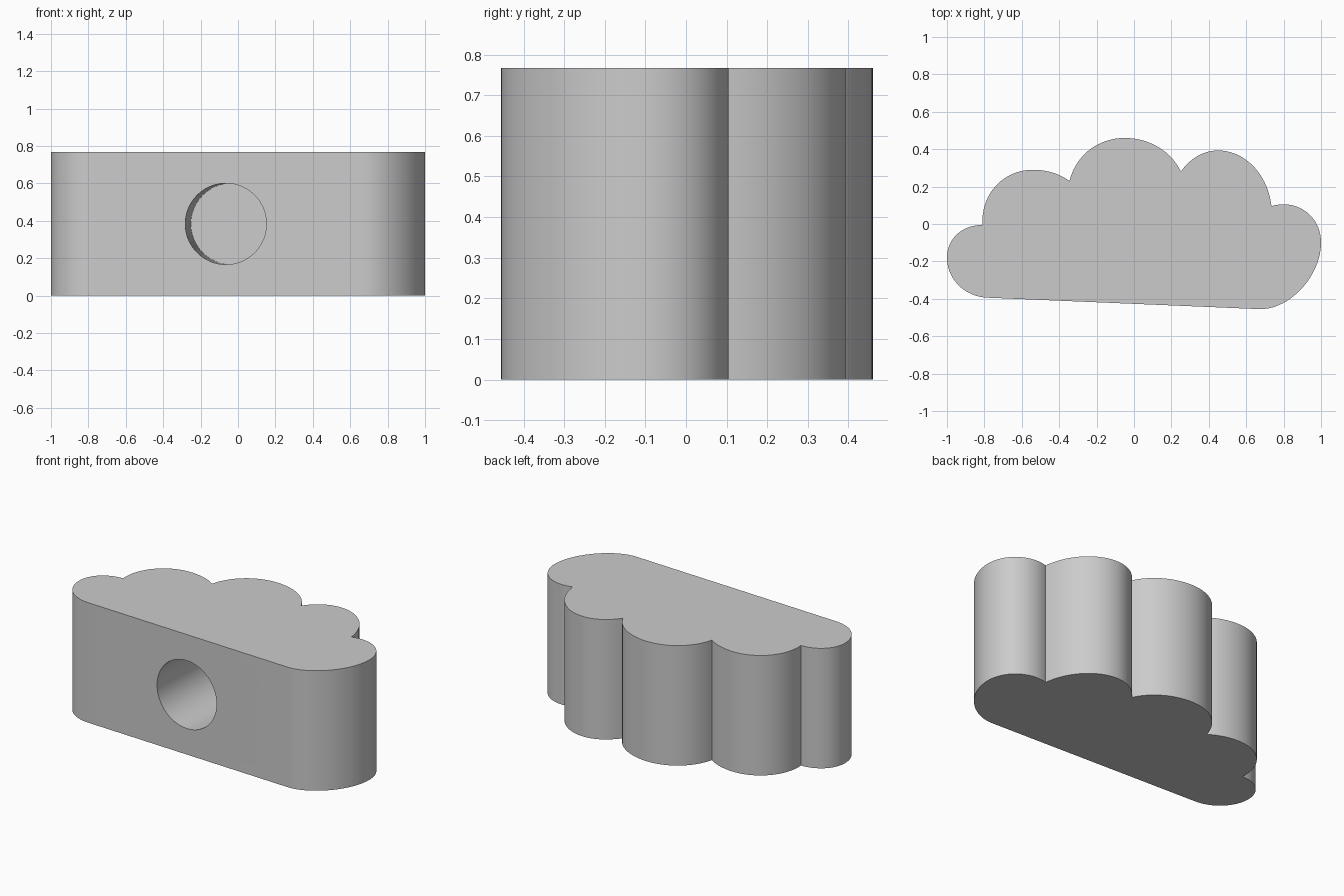
import bpy
import bmesh
import math
from mathutils import Matrix, Vector
from mathutils.geometry import interpolate_bezier

default_cube = bpy.data.objects.get("Cube")
if default_cube:
    bpy.data.objects.remove(default_cube, do_unlink=True)

HEIGHT = 0.767
STEPS = 20

# Cloud outline: start point, then (handle, handle, end) for each curve
START = (-0.78, -0.394)
CURVES = [
    ((-0.91, -0.39), (-1, -0.29), (-1, -0.18)),            # left puff
    ((-1, -0.08), (-0.92, -0.005), (-0.81, -0.005)),
    ((-0.82, 0.17), (-0.69, 0.29), (-0.54, 0.29)),         # back left puff
    ((-0.47, 0.29), (-0.4, 0.27), (-0.345, 0.23)),
    ((-0.31, 0.37), (-0.19, 0.46), (-0.05, 0.46)),         # tall middle puff
    ((0.08, 0.46), (0.2, 0.39), (0.25, 0.28)),
    ((0.3, 0.35), (0.37, 0.393), (0.45, 0.393)),           # back right puff
    ((0.59, 0.393), (0.715, 0.27), (0.735, 0.095)),
    ((0.755, 0.102), (0.78, 0.105), (0.8, 0.105)),         # right puff
    ((0.91, 0.105), (1, 0.02), (1, -0.1)),
    ((1, -0.28), (0.83, -0.46), (0.67, -0.455)),
]


def make_object(name, bm, material):
    bmesh.ops.recalc_face_normals(bm, faces=bm.faces)
    mesh = bpy.data.meshes.new(name)
    bm.to_mesh(mesh)
    bm.free()
    mesh.materials.append(material)
    obj = bpy.data.objects.new(name, mesh)
    bpy.context.collection.objects.link(obj)
    return obj


grey = bpy.data.materials.new("plain grey")
grey.use_nodes = True
colour = (0.6, 0.6, 0.6, 1)
grey.diffuse_color = colour
grey.node_tree.nodes["Principled BSDF"].inputs["Base Color"].default_value = colour

# Cloud body: sampled outline, extruded upward
outline = [Vector(START)]
for first, second, end in CURVES:
    outline += interpolate_bezier(outline[-1], Vector(first), Vector(second), Vector(end), STEPS)[1:]

bm = bmesh.new()
base = bm.faces.new([bm.verts.new((p[0], p[1], 0)) for p in outline])
extruded = bmesh.ops.extrude_face_region(bm, geom=[base], use_keep_orig=True)
top = [v for v in extruded["geom"] if isinstance(v, bmesh.types.BMVert)]
bmesh.ops.translate(bm, verts=top, vec=(0, 0, HEIGHT))
body = make_object("cloud_body", bm, grey)

# Blind round hole, square to the slightly slanted front wall
front = outline[-1] - outline[0]
inward = Vector((-front.y, front.x, 0)).normalized()
mouth = Vector((-0.065, -0.425, HEIGHT / 2))
depth, lead = 0.71, 0.2
centre = mouth + inward * (depth - lead) / 2
turn = Vector((0, 0, 1)).rotation_difference(inward).to_matrix().to_4x4()
bm = bmesh.new()
bmesh.ops.create_cone(bm, cap_ends=True, segments=96, radius1=0.217, radius2=0.217,
                      depth=depth + lead, matrix=Matrix.Translation(centre) @ turn)
cutter = make_object("hole_cutter", bm, grey)
cutter.hide_render = True

cut = body.modifiers.new("round_hole", "BOOLEAN")
cut.operation = "DIFFERENCE"
cut.solver = "EXACT"
cut.object = cutter

# Bake the cut, then smooth the curved walls only
bpy.ops.object.select_all(action="DESELECT")
bpy.context.view_layer.objects.active = body
body.select_set(True)
bpy.ops.object.modifier_apply(modifier=cut.name)
bpy.data.objects.remove(cutter, do_unlink=True)
bpy.ops.object.shade_smooth_by_angle(angle=math.radians(30))
